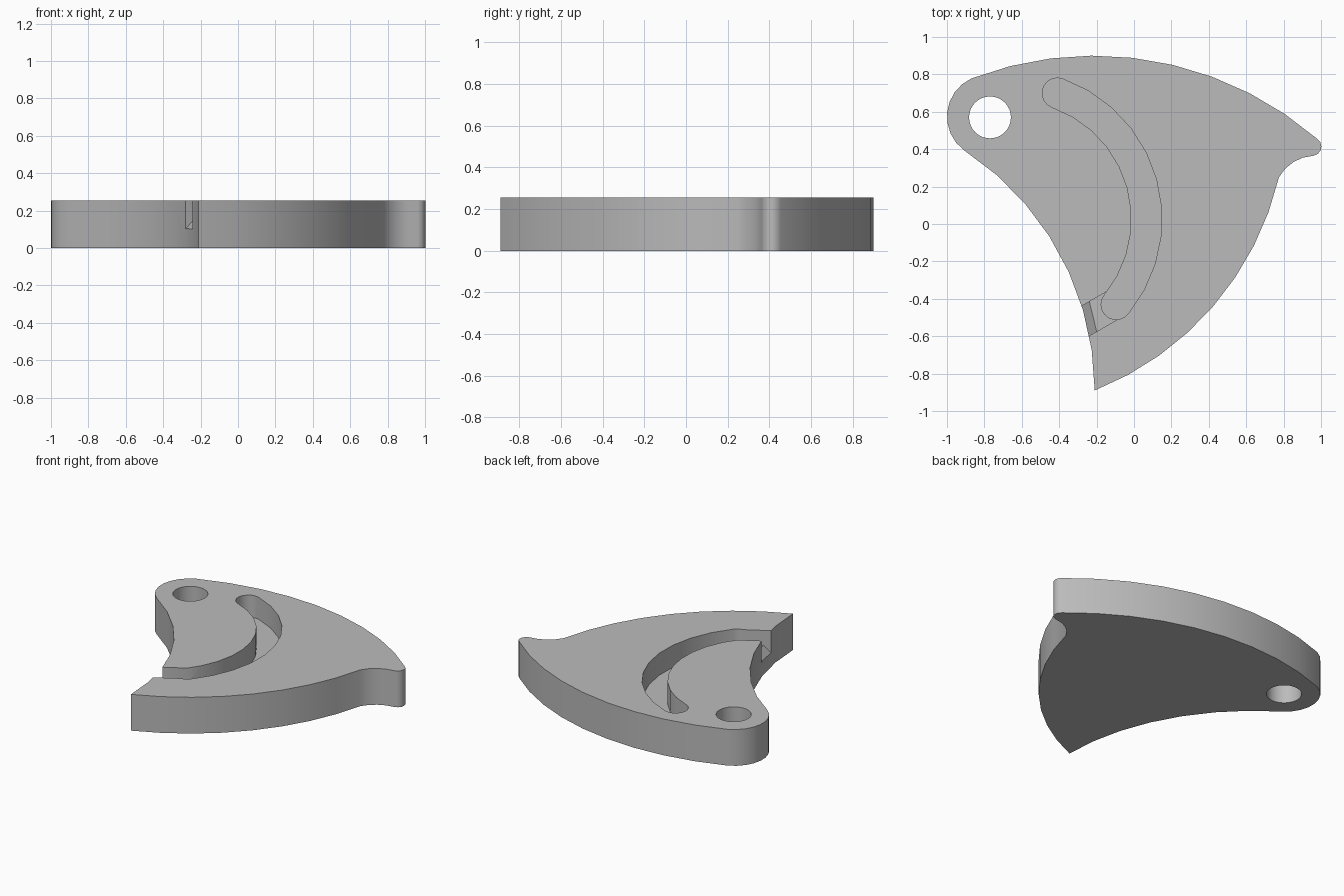
import bpy, bmesh, math
from mathutils import Vector

if "Cube" in bpy.data.objects:
    bpy.data.objects.remove(bpy.data.objects["Cube"], do_unlink=True)

THICK, FLOOR, STEP = 0.255, 0.10, 0.15


def circle_through(a, b, c):
    """Centre of the circle through three points."""
    p, q = b - a, c - a
    d = 2 * p.cross(q)
    pp, qq = p.length_squared, q.length_squared
    return a + Vector((q.y * pp - p.y * qq, p.x * qq - q.x * pp)) / d


def arc(a, b, c, steps):
    """Points from a through b to c, leaving out the last one."""
    a, b, c = Vector(a), Vector(b), Vector(c)
    o = circle_through(a, b, c)
    r = (a - o).length
    t0, t1, t2 = (math.atan2((p - o).y, (p - o).x) for p in (a, b, c))
    sweep = (t2 - t0) % math.tau
    if (t1 - t0) % math.tau > sweep:
        sweep -= math.tau
    return [o + r * Vector((math.cos(t0 + sweep * i / steps),
                            math.sin(t0 + sweep * i / steps)))
            for i in range(steps)]


def loft(name, lower, upper):
    """Closed solid between two matching rings of 3D points."""
    bm = bmesh.new()
    lo = [bm.verts.new(p) for p in lower]
    hi = [bm.verts.new(p) for p in upper]
    bm.faces.new(lo)
    bm.faces.new(hi)
    n = len(lo)
    for i in range(n):
        j = (i + 1) % n
        bm.faces.new((lo[i], lo[j], hi[j], hi[i]))
    bmesh.ops.recalc_face_normals(bm, faces=bm.faces)
    mesh = bpy.data.meshes.new(name)
    bm.to_mesh(mesh)
    bm.free()
    ob = bpy.data.objects.new(name, mesh)
    bpy.context.collection.objects.link(ob)
    return ob


def prism(name, outline, z0, z1):
    return loft(name, [(p.x, p.y, z0) for p in outline],
                [(p.x, p.y, z1) for p in outline])


def cut(target, cutter):
    cutter.hide_render = True
    mod = target.modifiers.new(cutter.name, 'BOOLEAN')
    mod.operation, mod.solver, mod.object = 'DIFFERENCE', 'EXACT', cutter
    bpy.context.view_layer.objects.active = target
    bpy.ops.object.modifier_apply(modifier=mod.name)
    bpy.data.objects.remove(cutter, do_unlink=True)


# Plate outline: top curve, pointed nose, hollow, lower curve, back curve, pivot end
head_top, head_low = (-0.87, 0.778), (-0.91, 0.395)
nose_top, nose_low = (0.98, 0.455), (0.96, 0.365)
hollow_end, tail = (0.775, 0.25), (-0.21, -0.89)
outline = (arc(head_top, (-0.2, 0.9), nose_top, 9)
           + arc(nose_top, (1.0, 0.40), nose_low, 5)
           + arc(nose_low, (0.85, 0.33), hollow_end, 4)
           + arc(hollow_end, (0.465, -0.39), tail, 8)
           + arc(tail, (-0.45, -0.07), head_low, 7)
           + arc(head_low, (-1.0, 0.57), head_top, 8))
plate = prism("cam_plate", outline, 0, THICK)

# Round pivot hole, right through
pivot = Vector((-0.77, 0.57))
ring = [pivot + 0.112 * Vector((math.cos(t), math.sin(t)))
        for t in (math.tau * i / 32 for i in range(32))]
cut(plate, prism("pivot_hole_cutter", ring, -0.1, THICK + 0.1))

# Curved blind slot with rounded ends
start, middle, end = (Vector(p) for p in ((-0.41, 0.70), (0.068, 0.04), (-0.095, -0.43)))
centre = circle_through(start, middle, end)
half = 0.081


def offset(p, d):
    return p + (p - centre).normalized() * d


def cap(p, side):
    """Half circle round a slot end, from outside to inside."""
    out = (p - centre).normalized()
    along = Vector((out.y, -out.x)) * side
    return arc(p + out * half, p + along * half, p - out * half, 9)


outer = arc(*(offset(p, half) for p in (start, middle, end)), 10)
inner = arc(*(offset(p, -half) for p in (end, middle, start)), 10)
start_cap = cap(start, -1)
start_cap = [offset(start, -half)] + start_cap[:0:-1]
slot = outer + cap(end, 1) + inner + start_cap
cut(plate, prism("slot_cutter", slot, FLOOR, THICK + 0.1))

# Slanted exit from the slot, with a ramp at the back edge
way = Vector((math.cos(math.radians(30)), math.sin(math.radians(30))))


def exit_side(x, y, length):
    profile = ((-0.08, FLOOR - 0.08), (STEP - FLOOR, STEP), (length, STEP),
               (length, THICK + 0.1), (-0.08, THICK + 0.1))
    return [(x + way.x * s, y + way.y * s, z) for s, z in profile]


cut(plate, loft("exit_cutter", exit_side(-0.282, -0.44, 0.17),
                exit_side(-0.243, -0.60, 0.22)))

# Plain grey finish
grey = bpy.data.materials.new("plain_grey")
grey.use_nodes = True
colour = (0.5, 0.5, 0.5, 1)
grey.diffuse_color = colour
grey.node_tree.nodes["Principled BSDF"].inputs["Base Color"].default_value = colour
plate.data.materials.clear()
plate.data.materials.append(grey)

bpy.ops.object.select_all(action='DESELECT')
plate.select_set(True)
bpy.context.view_layer.objects.active = plate
bpy.ops.object.shade_smooth_by_angle(angle=math.radians(30))
